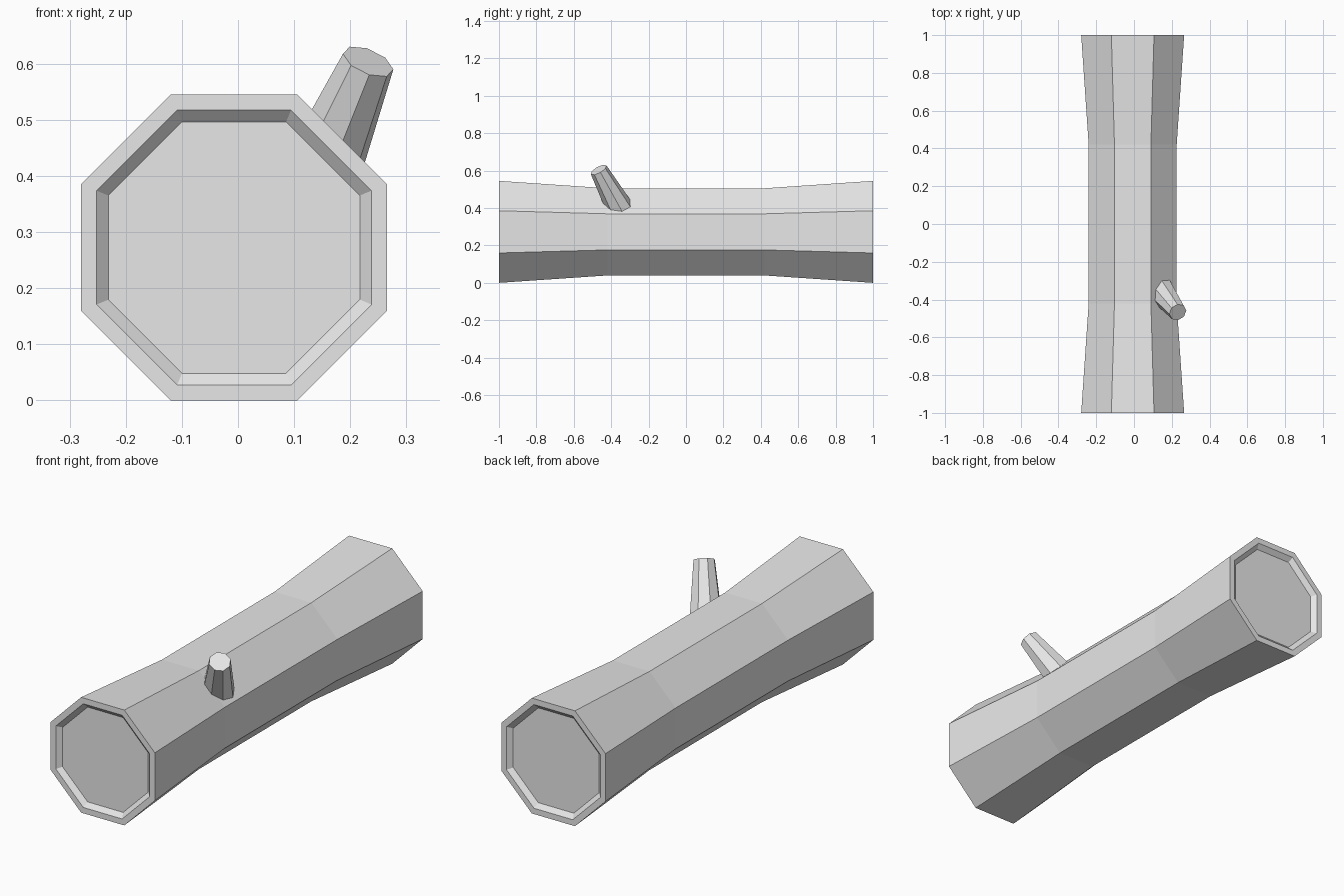
import bpy
import bmesh
from math import cos, pi
from mathutils import Matrix, Vector

SIDES = 8

cube = bpy.data.objects.get("Cube")
if cube:
    bpy.data.objects.remove(cube, do_unlink=True)

grey = bpy.data.materials.new("pale grey")
grey.use_nodes = True
colour = (0.8, 0.8, 0.8, 1)
grey.diffuse_color = colour
grey.node_tree.nodes["Principled BSDF"].inputs["Base Color"].default_value = colour


def lofted(name, rings, u, v):
    """Join (centre, radius, turn) rings spanned by u and v, and cap both ends."""
    bm = bmesh.new()
    loops = []
    for centre, radius, turn in rings:
        loop = []
        for i in range(SIDES):
            spin = Matrix.Rotation(turn + 2 * pi * i / SIDES, 3, u.cross(v))
            loop.append(bm.verts.new(centre + radius * (spin @ u)))
        loops.append(loop)
    for a, b in zip(loops, loops[1:]):
        for i in range(SIDES):
            j = (i + 1) % SIDES
            bm.faces.new((a[i], a[j], b[j], b[i]))
    bm.faces.new(loops[0])
    bm.faces.new(loops[-1])
    bmesh.ops.recalc_face_normals(bm, faces=bm.faces)
    mesh = bpy.data.meshes.new(name)
    bm.to_mesh(mesh)
    bm.free()
    mesh.materials.append(grey)
    obj = bpy.data.objects.new(name, mesh)
    bpy.context.collection.objects.link(obj)
    return obj


# Log: recessed end, rim, flared end, narrow waist, then mirrored (y, apothem)
half = [(-0.98, 0.224), (-1, 0.245), (-1, 0.2725), (-0.42, 0.233)]
profile = half + [(-y, a) for y, a in reversed(half)]
rings = [(Vector((-0.007, y, 0.2725)), a / cos(pi / SIDES), pi / SIDES)
         for y, a in profile]
lofted("log", rings, Vector((1, 0, 0)), Vector((0, 0, 1)))

# Branch stub: leans up, outward and forward, its root sunk into the log
root = Vector((0.16, -0.375, 0.436))
tip = Vector((0.232, -0.467, 0.604))
axis = (tip - root).normalized()
u = Vector((0.045, 0.01, -0.014))
u = (u - axis * u.dot(axis)).normalized()
lofted("branch_stub", [(root - axis * 0.06, 0.074, 0), (tip, 0.048, 0)],
       u, axis.cross(u))
